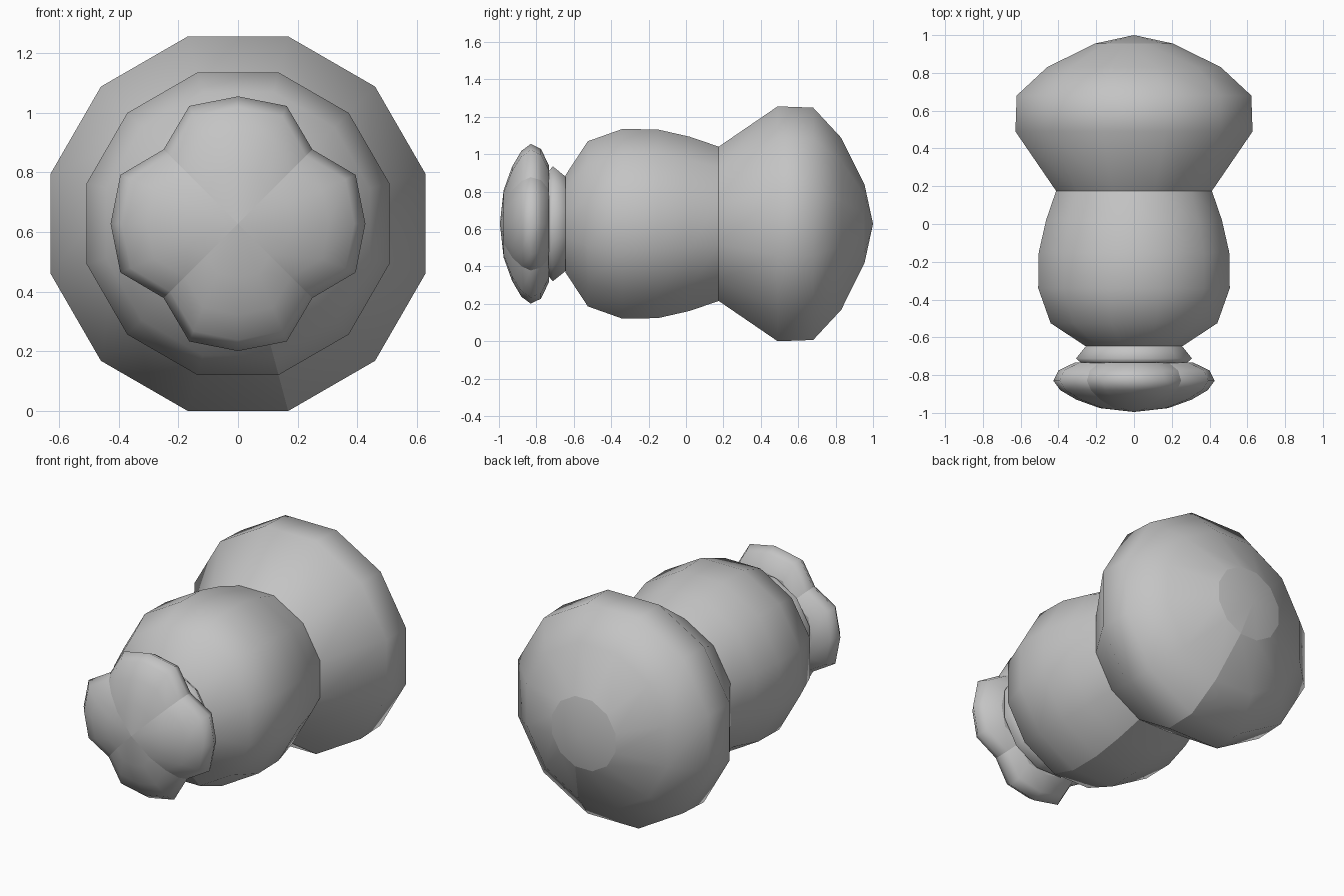
import bpy
import bmesh
import math

if "Cube" in bpy.data.objects:
    bpy.data.objects.remove(bpy.data.objects["Cube"])

CZ = 0.628  # height of the horizontal axis

grey = bpy.data.materials.new("plain grey")
grey.diffuse_color = (0.55, 0.55, 0.55, 1)
grey.use_nodes = True
grey.node_tree.nodes["Principled BSDF"].inputs["Base Color"].default_value = grey.diffuse_color


def lathe(name, profile, sides, offset, lobes=None, sharp_rings=(), sharp_columns=()):
    """Turn (y, radius) points, listed front to back, around the y axis."""
    bm = bmesh.new()
    rings = []
    for y, r in profile:
        if r == 0:
            rings.append([bm.verts.new((0, y, CZ))] * sides)
            continue
        ring = []
        for k in range(sides):
            a = math.radians(offset + 360 * k / sides)
            rr = r * (lobes[k % len(lobes)] if lobes else 1)
            ring.append(bm.verts.new((rr * math.cos(a), y, CZ + rr * math.sin(a))))
        rings.append(ring)
    for p, q in zip(rings, rings[1:]):
        for k in range(sides):
            n = (k + 1) % sides
            corners = list(dict.fromkeys((p[k], q[k], q[n], p[n])))
            bm.faces.new(corners).smooth = True
    # creases around rings and along columns
    for i in sharp_rings:
        for k in range(sides):
            e = bm.edges.get((rings[i][k], rings[i][(k + 1) % sides]))
            if e:
                e.smooth = False
    for k in sharp_columns:
        for p, q in zip(rings, rings[1:]):
            e = bm.edges.get((p[k], q[k]))
            if e:
                e.smooth = False
    mesh = bpy.data.meshes.new(name)
    bm.to_mesh(mesh)
    bm.free()
    mesh.materials.append(grey)
    obj = bpy.data.objects.new(name, mesh)
    bpy.context.collection.objects.link(obj)
    return obj


# Rounded middle section, seam on the lower right
lathe("body", [(-0.645, 0), (-0.645, 0.268), (-0.525, 0.457), (-0.34, 0.525),
               (-0.15, 0.522), (0.02, 0.482), (0.175, 0.427)],
      12, 15, sharp_rings=(1,), sharp_columns=(9,))

# Wide flared rear section with a shallow end cap
lathe("rear_bulb", [(0.175, 0.427), (0.49, 0.65), (0.68, 0.643), (0.83, 0.476),
                    (0.955, 0.215), (1.0, 0)],
      12, 15, sharp_rings=(4,), sharp_columns=(9,))

# Narrow collar behind the knob
lathe("collar", [(-0.735, 0.29), (-0.712, 0.318), (-0.645, 0.262)], 12, 15)

# Four-lobed front knob, creased between the lobes
lathe("knob", [(-0.995, 0), (-0.975, 0.18), (-0.93, 0.305), (-0.88, 0.39),
               (-0.83, 0.427), (-0.775, 0.4), (-0.732, 0.31), (-0.732, 0)],
      16, 0, lobes=(1.0, 1.0, 0.825, 1.0), sharp_rings=(6,),
      sharp_columns=(2, 6, 10, 14))
